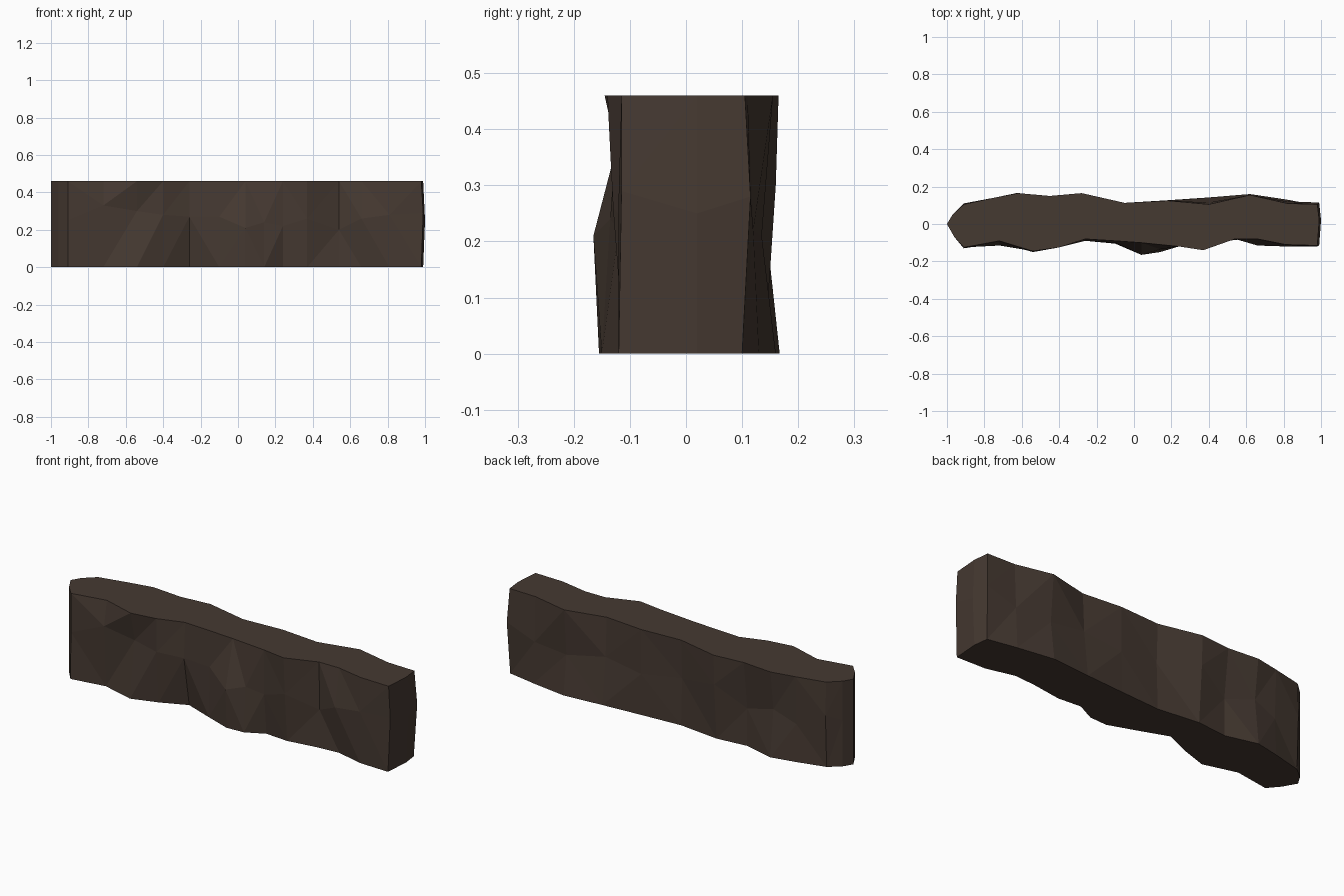
import bpy
import bmesh

HEIGHT = 0.46

# Columns running counter-clockwise round the slab, seen from above:
# x, y at the base, y at the middle, height of the middle, y at the top
FRONT = [
    (-0.91, -0.13, -0.125, 0.25, -0.125),
    (-0.72, -0.1, -0.115, 0.33, -0.09),
    (-0.54, -0.15, -0.11, 0.3, -0.145),
    (-0.4, -0.105, -0.125, 0.28, -0.125),
    (-0.26, -0.045, -0.09, 0.27, -0.08),
    (-0.1, -0.105, -0.1, 0.27, -0.09),
    (0.04, -0.155, -0.165, 0.21, -0.1),
    (0.14, -0.15, -0.135, 0.24, -0.11),
    (0.24, -0.1, -0.12, 0.22, -0.12),
    (0.37, -0.11, -0.13, 0.26, -0.14),
    (0.54, -0.085, -0.075, 0.2, -0.08),
    (0.66, -0.077, -0.115, 0.26, -0.08),
    (0.81, -0.115, -0.12, 0.28, -0.11),
    (0.98, -0.12, -0.115, 0.29, -0.115),
]
RIGHT_END = [(0.99, 0.02, 0.02, 0.25, 0.02)]
BACK = [
    (0.98, 0.1, 0.115, 0.28, 0.105),
    (0.82, 0.13, 0.12, 0.22, 0.11),
    (0.62, 0.16, 0.135, 0.21, 0.155),
    (0.4, 0.142, 0.115, 0.25, 0.105),
    (0.18, 0.127, 0.125, 0.22, 0.125),
    (-0.05, 0.113, 0.105, 0.25, 0.113),
    (-0.28, 0.14, 0.16, 0.3, 0.165),
    (-0.45, 0.123, 0.12, 0.2, 0.15),
    (-0.62, 0.167, 0.14, 0.25, 0.165),
    (-0.75, 0.14, 0.13, 0.2, 0.14),
    (-0.91, 0.1, 0.11, 0.28, 0.105),
]
LEFT_END = [
    (-0.97, 0.05, 0.05, 0.25, 0.05),
    (-1.0, 0, 0, 0.23, 0),
    (-0.96, -0.07, -0.07, 0.25, -0.07),
]


def make_material(name, colour):
    material = bpy.data.materials.new(name)
    material.use_nodes = True
    material.diffuse_color = colour
    shader = material.node_tree.nodes["Principled BSDF"]
    shader.inputs["Base Color"].default_value = colour
    shader.inputs["Roughness"].default_value = 0.9
    return material


def build_slab(name, columns, material):
    bm = bmesh.new()
    base, middle, top = [], [], []
    for x, y_base, y_middle, z_middle, y_top in columns:
        # The right end swells a little halfway up
        swell = 0.01 if x > 0.95 else 0
        base.append(bm.verts.new((x, y_base, 0)))
        middle.append(bm.verts.new((x + swell, y_middle, z_middle)))
        top.append(bm.verts.new((x, y_top, HEIGHT)))

    # Faceted sides
    sides = []
    count = len(columns)
    for lower, upper in ((base, middle), (middle, top)):
        for i in range(count):
            j = (i + 1) % count
            quad = (lower[i], lower[j], upper[j], upper[i])
            sides.append(bm.faces.new(quad))
    bmesh.ops.triangulate(bm, faces=sides, quad_method='BEAUTY')

    # Flat base and top
    bm.faces.new(list(reversed(base)))
    bm.faces.new(top)
    bmesh.ops.recalc_face_normals(bm, faces=bm.faces[:])

    mesh = bpy.data.meshes.new(name)
    bm.to_mesh(mesh)
    bm.free()
    mesh.materials.append(material)
    slab = bpy.data.objects.new(name, mesh)
    bpy.context.scene.collection.objects.link(slab)
    return slab


default_cube = bpy.data.objects.get("Cube")
if default_cube:
    bpy.data.objects.remove(default_cube, do_unlink=True)

# Rough rock wall
dark_rock = make_material("dark_brown_rock", (0.06, 0.041, 0.031, 1))
build_slab("rock_wall", FRONT + RIGHT_END + BACK + LEFT_END, dark_rock)
